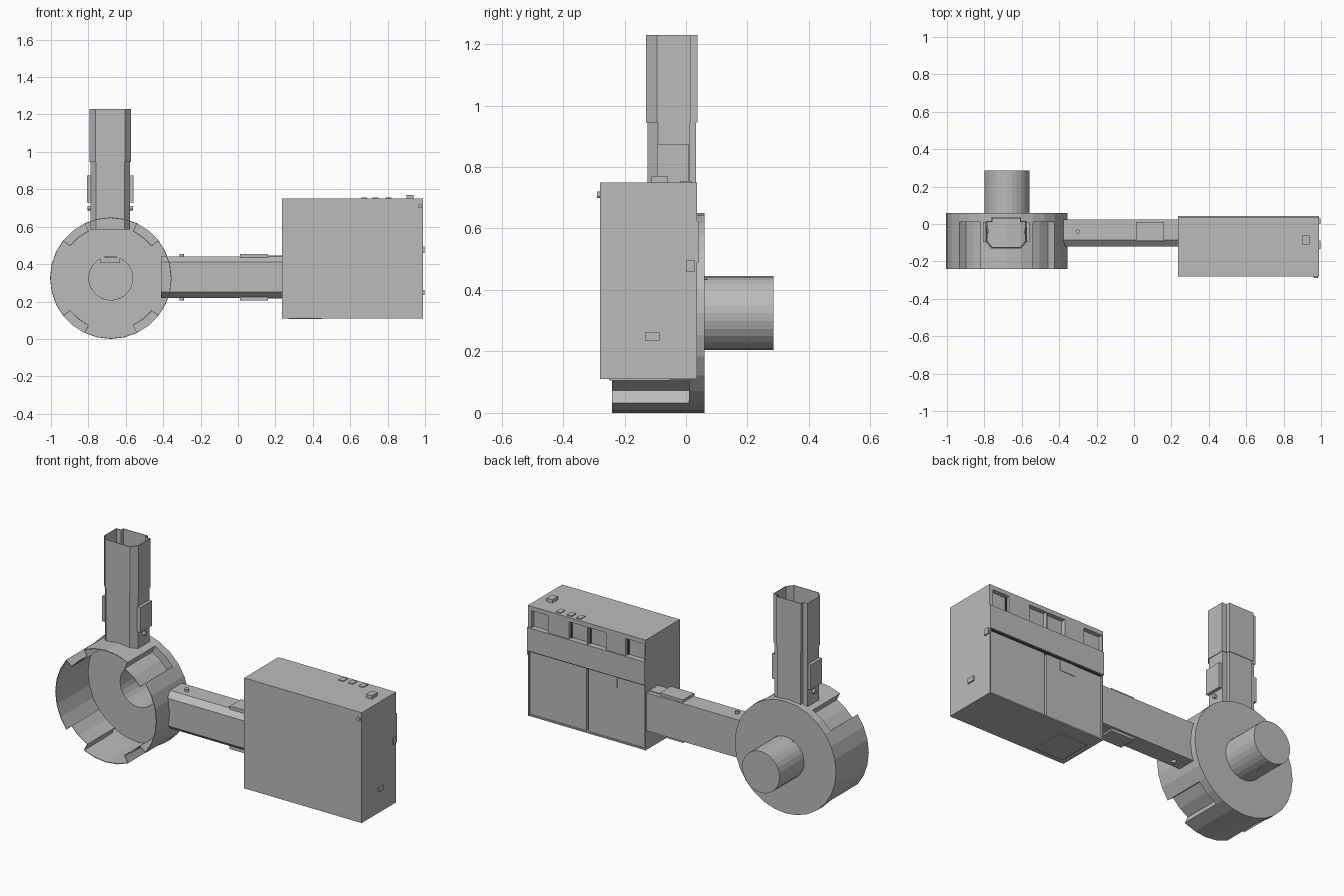
import bpy, bmesh, math

old = bpy.data.objects.get("Cube")
if old:
    bpy.data.objects.remove(old)


def material(name, rgb):
    m = bpy.data.materials.new(name)
    m.use_nodes = True
    m.diffuse_color = (*rgb, 1)
    m.node_tree.nodes["Principled BSDF"].inputs["Base Color"].default_value = (*rgb, 1)
    return m


GREY = material("plain grey", (0.5, 0.5, 0.5))
GREEN = material("dark green", (0.02, 0.09, 0.06))


def finish(bm, name, mat=GREY, wall=0):
    bmesh.ops.recalc_face_normals(bm, faces=bm.faces)
    mesh = bpy.data.meshes.new(name)
    bm.to_mesh(mesh)
    bm.free()
    mesh.materials.append(mat)
    ob = bpy.data.objects.new(name, mesh)
    bpy.context.collection.objects.link(ob)
    if wall:
        mod = ob.modifiers.new("sheet", 'SOLIDIFY')
        mod.thickness = wall
        mod.offset = -1
    return ob


def box(name, x, y, z, mat=GREY):
    """Box from (low, high) ranges."""
    bm = bmesh.new()
    bmesh.ops.create_cube(bm, size=1)
    for v in bm.verts:
        v.co = [r[0] + (c + 0.5) * (r[1] - r[0]) for c, r in zip(v.co, (x, y, z))]
    return finish(bm, name, mat)


def loft(bm, a, b):
    for i in range(len(a)):
        j = (i + 1) % len(a)
        bm.faces.new((a[i], a[j], b[j], b[i]))


def tube(name, profile, start, end, place):
    """Open thin tube; place maps (u, v, along) to a position."""
    bm = bmesh.new()
    rings = [[bm.verts.new(place(u, v, t)) for u, v in profile] for t in (start, end)]
    loft(bm, *rings)
    return finish(bm, name, wall=0.004)


def knob(name, loc, radius, depth, axis):
    bm = bmesh.new()
    bmesh.ops.create_cone(bm, cap_ends=True, segments=12, radius1=radius,
                          radius2=radius, depth=depth)
    for v in bm.verts:
        c = v.co.copy()
        if axis == 'X':
            c.x, c.z = v.co.z, v.co.x
        elif axis == 'Y':
            c.y, c.z = v.co.z, v.co.y
        v.co = [p + q for p, q in zip(c, loc)]
    return finish(bm, name)


# Drum: thin round shell, open at the front, with four recessed wall slots
CX, CZ, R, SLOT_R, HUB_R, SIDES = -0.68, 0.325, 0.325, 0.28, 0.12, 28
SLOTS = [(3, 5), (9, 11), (17, 19), (23, 25)]
bm = bmesh.new()


def at(i, r, y):
    a = 2 * math.pi * i / SIDES
    return bm.verts.new((CX + r * math.cos(a), y, CZ + r * math.sin(a)))


def ring(r, y):
    return [at(i, r, y) for i in range(SIDES)]


rim, shoulder, back = ring(R, -0.24), ring(R, 0.01), ring(R, 0.06)
hub_base, hub_end = ring(HUB_R, 0.06), ring(HUB_R, 0.285)
loft(bm, shoulder, back)
loft(bm, back, hub_base)
loft(bm, hub_base, hub_end)
bm.faces.new(hub_end)
cut = {i for a, b in SLOTS for i in range(a, b)}
for i in set(range(SIDES)) - cut:
    j = (i + 1) % SIDES
    bm.faces.new((rim[i], rim[j], shoulder[j], shoulder[i]))
for a, b in SLOTS:
    span = range(a, b + 1)
    front_in = [at(i, SLOT_R, -0.24) for i in span]
    rear_in = [at(i, SLOT_R, 0.01) for i in span]
    for k in range(b - a):
        bm.faces.new((front_in[k], front_in[k + 1], rear_in[k + 1], rear_in[k]))
        bm.faces.new((rear_in[k], rear_in[k + 1], shoulder[a + k + 1], shoulder[a + k]))
    for i, k in ((a, 0), (b, -1)):
        bm.faces.new((rim[i], front_in[k], rear_in[k], shoulder[i]))
bmesh.ops.delete(bm, geom=[v for v in bm.verts if not v.link_faces], context='VERTS')
finish(bm, "round_drum", wall=0.004)
box("hub_tab", (-0.735, -0.63), (0.05, 0.07), (0.405, 0.435))


# Arm cross-sections: (across, depth), chamfered along the front
def arm_profile(h, front, rear, step=0):
    half = [(h - 0.03, front), (h, front + 0.035), (h, rear - step)]
    if step:
        half += [(h - 0.03, rear - step), (h - 0.03, rear)]
    return half + [(-u, v) for u, v in reversed(half)]


def upright(u, v, t):
    return (CX - 0.003 + u, v, t)


tube("upright_arm_lower", arm_profile(0.106, -0.126, 0.033, 0.02), 0.585, 0.95, upright)
tube("upright_arm_upper", arm_profile(0.11, -0.13, 0.037, 0.02), 0.945, 1.23, upright)
tube("side_arm", arm_profile(0.11, -0.12, 0.025), -0.413, 0.24,
     lambda u, v, t: (t, v, 0.33 + u))

# Clips and pins on both faces of each arm
for s, side in ((1, "a"), (-1, "b")):
    def span(c, lo, hi):
        return tuple(sorted((c + s * lo, c + s * hi)))
    box("upright_clip_" + side, span(CX - 0.003, 0.1, 0.124), (-0.095, 0.01), (0.73, 0.875))
    box("side_clip_" + side, (0.01, 0.16), (-0.09, 0.012), span(0.33, 0.1, 0.125))
    box("side_clip_foot_" + side, (0.16, 0.238), (-0.08, 0.0), span(0.33, 0.1, 0.115))
    knob("upright_pin_" + side, (CX - 0.003 + s * 0.108, -0.04, 0.7), 0.012, 0.025, 'X')
    knob("side_pin_" + side, (-0.3, -0.04, 0.33 + s * 0.112), 0.012, 0.025, 'Z')

# Cabinet body, with a layered back
LEFT, RIGHT, BASE, TOP = 0.99, 0.235, 0.11, 0.75
box("cabinet_body", (RIGHT, LEFT), (-0.28, 0.01), (BASE, TOP))
box("back_top_rim", (RIGHT, LEFT), (0.01, 0.035), (0.725, TOP))
for lo, hi in ((0.967, LEFT), (0.726, 0.86), (0.604, 0.612), (0.363, 0.49), (RIGHT, 0.242)):
    box("window_post", (lo, hi), (0.01, 0.035), (0.62, 0.73))
for lo, hi in ((0.86, 0.866), (0.72, 0.726), (0.598, 0.604), (0.357, 0.363)):
    box("window_edge", (lo, hi), (0.008, 0.016), (0.625, 0.725), GREEN)
box("back_band", (RIGHT, LEFT), (0.01, 0.043), (0.49, 0.625))
box("band_underline", (RIGHT + 0.01, LEFT - 0.01), (0.01, 0.034), (0.483, 0.49), GREEN)
for lo, hi in ((0.245, 0.605), (0.62, 0.98)):
    box("lower_back_panel", (lo, hi), (0.01, 0.028), (0.12, 0.483))
for lo, hi in ((RIGHT, 0.243), (0.982, LEFT)):
    box("back_side_rim", (lo, hi), (0.01, 0.036), (BASE, 0.49))
box("back_bottom_rim", (RIGHT, LEFT), (0.01, 0.034), (BASE, 0.118))
box("panel_hatch", (0.42, 0.515), (0.025, 0.031), (0.42, 0.483))

# Small fittings on the cabinet
box("top_button", (0.9, 0.938), (-0.112, -0.06), (0.745, 0.77))
for x in (0.66, 0.72, 0.79):
    box("top_pad", (x, x + 0.03), (-0.02, 0.02), (0.745, 0.755))
box("end_latch", (0.985, 0.998), (-0.133, -0.087), (0.235, 0.262))
box("end_catch", (0.985, 0.998), (0.0, 0.03), (0.46, 0.495))
knob("front_stud", (0.972, -0.28, 0.71), 0.011, 0.018, 'Y')
box("base_plate", (0.27, 0.45), (-0.25, -0.05), (0.106, 0.112))
